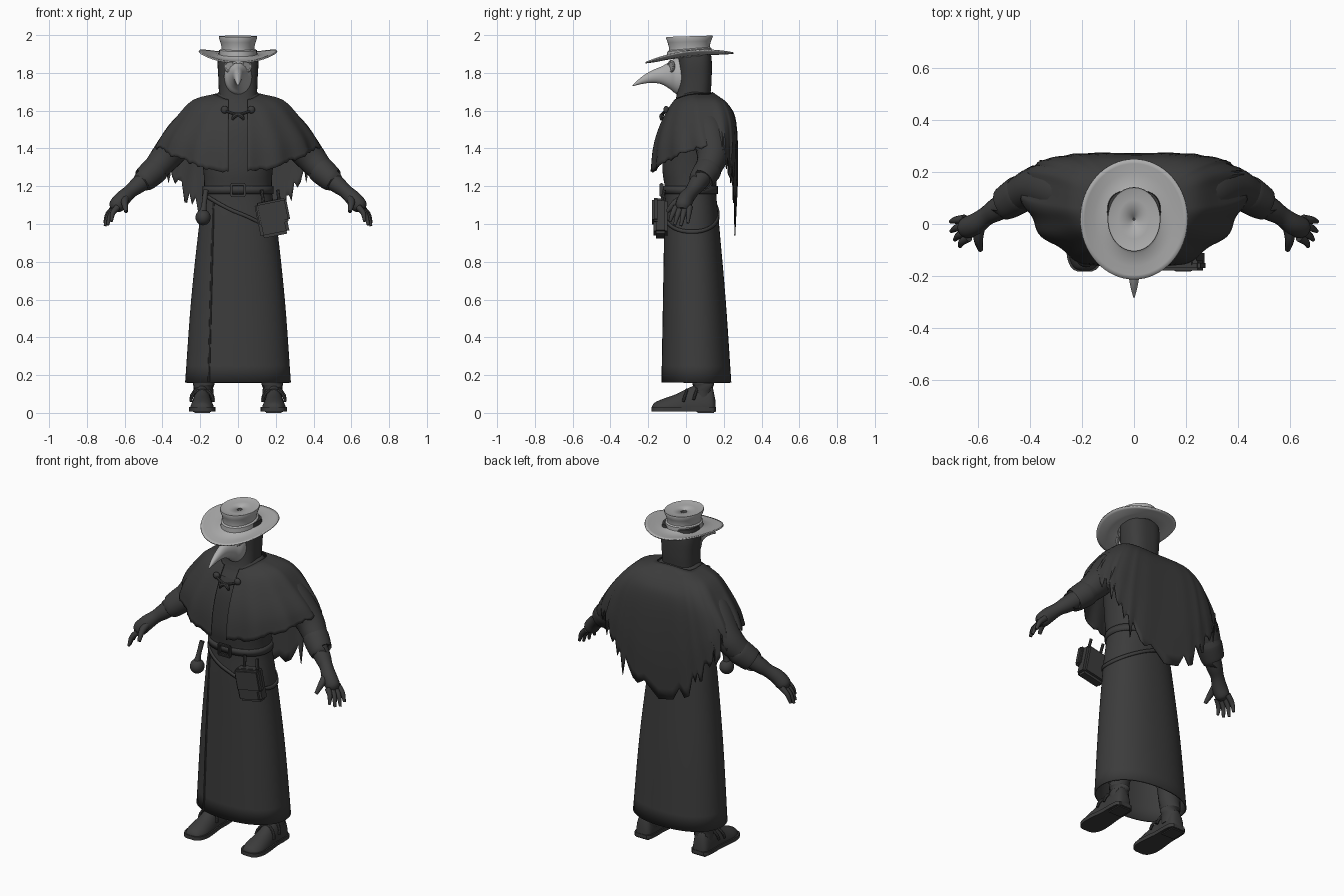
import bpy, bmesh, math, random
from math import sin, cos, pi
from mathutils import Vector, Matrix

random.seed(4)
old = bpy.data.objects.get("Cube")
if old:
    bpy.data.objects.remove(old, do_unlink=True)
made = []


def material(name, value):
    m = bpy.data.materials.new(name)
    m.use_nodes = True
    m.diffuse_color = (value, value, value, 1)
    bsdf = m.node_tree.nodes["Principled BSDF"]
    bsdf.inputs["Base Color"].default_value = (value, value, value, 1)
    bsdf.inputs["Roughness"].default_value = 0.8
    return m


CLOTH = material("charcoal cloth", 0.045)
FELT = material("pale grey felt", 0.42)
BONE = material("pale grey mask", 0.42)
GLASS = material("grey lens", 0.3)


def finish(name, bm, mat, mirror=False, thick=0):
    bmesh.ops.recalc_face_normals(bm, faces=bm.faces)
    me = bpy.data.meshes.new(name)
    bm.to_mesh(me)
    bm.free()
    me.materials.append(mat)
    ob = bpy.data.objects.new(name, me)
    bpy.context.scene.collection.objects.link(ob)
    if thick:
        mod = ob.modifiers.new("thickness", 'SOLIDIFY')
        mod.thickness = thick
    if mirror:
        ob.modifiers.new("mirror", 'MIRROR')
    made.append(ob)
    return ob


def loft(name, rings, mat, closed=True, caps=True, **kw):
    """Skin a list of equally long point rows."""
    bm = bmesh.new()
    rows = [[bm.verts.new(p) for p in r] for r in rings]
    n = len(rows[0])
    for a, b in zip(rows, rows[1:]):
        for i in range(n if closed else n - 1):
            j = (i + 1) % n
            bm.faces.new((a[i], a[j], b[j], b[i]))
    if caps and closed:
        bm.faces.new(rows[0])
        bm.faces.new(rows[-1])
    return finish(name, bm, mat, **kw)


def spline(pts, steps):
    """Catmull-Rom through tuples of any size."""
    v = [Vector(p) for p in pts]
    v = [2 * v[0] - v[1]] + v + [2 * v[-1] - v[-2]]
    out = []
    for i in range(1, len(v) - 2):
        a, b, c, d = v[i - 1:i + 3]
        for k in range(steps):
            t = k / steps
            out.append(0.5 * (2 * b + (c - a) * t + (2 * a - 5 * b + 4 * c - d) * t * t
                              + (3 * b - a - 3 * c + d) * t ** 3))
    return out + [v[-2]]


def oval(z, rx, front, back, n=48, e=1.0):
    """Horizontal ring; e below 1 makes it squarer."""
    def f(u):
        return math.copysign(abs(u) ** e, u)
    mid, ry = (front + back) / 2, (back - front) / 2
    return [Vector((rx * f(sin(2 * pi * i / n)), mid - ry * f(cos(2 * pi * i / n)), z))
            for i in range(n)]


def tube(name, pts, mat=CLOTH, sides=16, steps=4, **kw):
    """Round tube through (x, y, z, radius) points."""
    s = spline(pts, steps)
    rings = []
    for i, p in enumerate(s):
        d = (s[min(i + 1, len(s) - 1)] - s[max(i - 1, 0)]).to_3d()
        q = d.to_track_quat('Z', 'Y')
        rings.append([p.to_3d() + q @ Vector((cos(a), sin(a), 0)) * p[3]
                      for a in [2 * pi * k / sides for k in range(sides)]])
    return loft(name, rings, mat, **kw)


def ball(name, place, size, mat=CLOTH, **kw):
    bm = bmesh.new()
    m = Matrix.Translation(place) @ Matrix.Diagonal((*size, 1))
    bmesh.ops.create_uvsphere(bm, u_segments=20, v_segments=12, radius=1, matrix=m)
    return finish(name, bm, mat, **kw)


def box(name, place, size, tilt=0, bevel=0.01, **kw):
    bm = bmesh.new()
    m = Matrix.Translation(place) @ Matrix.Rotation(tilt, 4, 'Y') @ Matrix.Diagonal((*size, 1))
    bmesh.ops.create_cube(bm, size=1, matrix=m)
    bmesh.ops.bevel(bm, geom=bm.edges[:], offset=bevel, segments=2, affect='EDGES')
    return finish(name, bm, CLOTH, **kw)


# Long robe, open at the hem: height, half width, front, back
ROBE = spline([(0.16, 0.28, -0.13, 0.24), (0.6, 0.248, -0.122, 0.21), (1.0, 0.205, -0.115, 0.175),
               (1.17, 0.18, -0.11, 0.16), (1.3, 0.185, -0.125, 0.17), (1.5, 0.21, -0.11, 0.2),
               (1.62, 0.17, -0.07, 0.18), (1.7, 0.1, -0.04, 0.13)], 5)
loft("robe", [oval(*p, n=64, e=0.9) for p in ROBE], CLOTH, caps=False, thick=0.008)


def robe_at(z):
    for a, b in zip(ROBE, ROBE[1:]):
        if z <= b[0]:
            return a.lerp(b, (z - a[0]) / (b[0] - a[0]))


def band(name, z, height, slope):
    rings = [[], []]
    for k in range(64):
        for ring, h in zip(rings, (-height / 2, height / 2)):
            zz = z + slope * sin(2 * pi * k / 64) + h
            w, rx, f, b = robe_at(zz)
            ring.append(oval(zz, rx + 0.008, f - 0.008, b + 0.008, 64, 0.9)[k])
    loft(name, rings, CLOTH, caps=False, thick=0.012)


band("waist_belt", 1.18, 0.04, 0)
band("hanging_belt", 1.06, 0.02, -0.1)
for x in (-0.035, 0.035):
    box("buckle_side", (x, -0.13, 1.18), (0.014, 0.02, 0.065), bevel=0.004)
for z in (1.15, 1.21):
    box("buckle_bar", (0, -0.13, z), (0.08, 0.02, 0.012), bevel=0.004)

# Overlapping edge down the front of the skirt
edge = []
for k in range(8):
    z = 0.165 + k * 0.135
    w, rx, f, b = robe_at(z)
    x = -0.155 + 0.025 * k / 7
    edge.append((x, (f + b) / 2 - (b - f) / 2 * (1 - (-x / rx) ** 2.22) ** 0.45, z, 0.006))
tube("skirt_overlap", edge, sides=8)

# Short ragged cape, longer at the back
front = spline([(-0.06, 1.66), (-0.1, 1.6), (-0.145, 1.5), (-0.17, 1.4), (-0.18, 1.28)], 5)
side = spline([(0.12, 1.69), (0.24, 1.655), (0.33, 1.56), (0.395, 1.475), (0.43, 1.41)], 5)
back = spline([(0.14, 1.7), (0.225, 1.63), (0.268, 1.53), (0.277, 1.25), (0.265, 0.97)], 5)
N = 120
jag = [random.uniform(-0.07, 0.07) if i % 3 else random.uniform(0, 0.09) for i in range(N + 1)]
rows = []
for r, (f, s, b) in enumerate(zip(front, side, back)):
    t = r / (len(front) - 1)
    row = []
    for i in range(N + 1):
        a = 2 * pi * i / N
        sn, cs = abs(sin(a)), cos(a)
        yc = 0.05 + 0.07 * t
        fold = 1 + 0.025 * t * cos(13 * a)
        if cs > 0:
            e, w, prof, rag = 1.1, sn ** 2, f, 0.12
        else:
            e, w, prof, rag = 0.5, sn, b, 0.15 + 0.85 * min(1, -2 * cs)
        x = 0.025 * (1 + cs) + sn ** e * (s[0] - 0.025 * (1 + cs)) * fold
        y = yc + abs(cs) ** e * (prof[0] - yc) * (fold if cs > 0 else 1 - abs(fold - 1))
        z = w * s[1] + (1 - w) * prof[1] - jag[i] * rag * t ** 6
        row.append((x if a <= pi else -x, y, z))
    rows.append(row)
loft("cape", rows, CLOTH, closed=False, thick=0.006)

# Cape clasp
for x in (-0.07, 0.07):
    ball("clasp_button", (x, -0.105, 1.605), (0.02, 0.015, 0.02))
tube("clasp_cord", [(-0.07, -0.11, 1.6, 0.007), (0, -0.125, 1.58, 0.009), (0.07, -0.11, 1.6, 0.007)], sides=8)
tube("cord_ends", [(0, -0.125, 1.58, 0.01), (0.02, -0.13, 1.57, 0.012), (0.03, -0.13, 1.55, 0.006)],
     sides=8, mirror=True)

# Hood
hood = spline([(1.6, 0.14, -0.085, 0.15), (1.66, 0.105, -0.055, 0.13), (1.75, 0.103, -0.04, 0.135),
               (1.85, 0.108, -0.04, 0.137), (1.92, 0.1, -0.04, 0.13)], 4)
loft("hood", [oval(*p, e=0.75) for p in hood], CLOTH)

# Beaked mask: depth, height, half width, half height
beak = spline([(-0.02, 1.78, 0.074, 0.105), (-0.055, 1.785, 0.068, 0.095), (-0.085, 1.787, 0.05, 0.073),
               (-0.13, 1.787, 0.033, 0.047), (-0.18, 1.78, 0.024, 0.033),
               (-0.235, 1.76, 0.015, 0.019), (-0.283, 1.732, 0.003, 0.003)], 4)
loft("beak_mask", [[(p[2] * cos(a), p[0], p[1] + p[3] * sin(a))
                    for a in [2 * pi * k / 28 for k in range(28)]] for p in beak], BONE)

# Round goggles
turn = Matrix.Translation((0.045, -0.078, 1.835)) @ Matrix.Rotation(0.5, 4, 'Z')
ring = [(*(turn @ Vector((0.027 * cos(a), 0, 0.027 * sin(a)))), 0.007)
        for a in [2 * pi * k / 24 for k in range(25)]]
tube("goggle_rims", ring, BONE, sides=8, steps=1, mirror=True)
bm = bmesh.new()
bmesh.ops.create_cone(bm, cap_ends=True, segments=24, radius1=0.025, radius2=0.025, depth=0.008,
                      matrix=turn @ Matrix.Rotation(pi / 2, 4, 'X'))
finish("goggle_lenses", bm, GLASS, mirror=True)

# Hat: half width, half depth, height, tilt, side lift
hat = [(0.004, 0.005, 1.985, 0.03, 0), (0.06, 0.075, 1.986, 0.03, 0), (0.09, 0.112, 1.991, 0.03, 0),
       (0.1, 0.122, 1.994, 0.03, 0), (0.102, 0.124, 1.987, 0.03, 0), (0.094, 0.115, 1.965, 0.04, 0),
       (0.087, 0.108, 1.94, 0.06, 0), (0.087, 0.108, 1.928, 0.08, 0), (0.096, 0.117, 1.922, 0.08, 0),
       (0.098, 0.119, 1.898, 0.1, 0), (0.11, 0.132, 1.889, 0.11, 0.3), (0.155, 0.18, 1.885, 0.11, 0.6),
       (0.19, 0.215, 1.884, 0.11, 0.8), (0.205, 0.232, 1.884, 0.11, 0.85)]
loft("hat", [[(p.x, p.y, p.z + tilt * (p.y - 0.02) + lift * p.x ** 2)
              for p in oval(z, rx, 0.018 - ry, 0.018 + ry, 64)]
             for rx, ry, z, tilt, lift in hat], FELT, caps=False, thick=0.008)

# Sleeves, cuffs and gloves
tube("sleeves", [(0.16, 0.08, 1.56, 0.09), (0.27, 0.12, 1.49, 0.095), (0.37, 0.14, 1.37, 0.083),
                 (0.43, 0.12, 1.3, 0.07), (0.48, 0.09, 1.25, 0.058)], sides=24, mirror=True)
tube("cuffs", [(0.435, 0.118, 1.29, 0.066), (0.44, 0.115, 1.285, 0.073), (0.492, 0.082, 1.238, 0.066),
               (0.498, 0.079, 1.233, 0.058)], sides=24, mirror=True)
tube("gloves", [(0.47, 0.09, 1.255, 0.052), (0.53, 0.055, 1.205, 0.045), (0.57, 0.03, 1.172, 0.037),
                (0.61, 0.0, 1.135, 0.042), (0.645, -0.015, 1.095, 0.041), (0.66, -0.02, 1.075, 0.022)],
     mirror=True)
for k, length in enumerate((0.9, 1.05, 1.0, 0.8)):
    start = Vector((0.652 - 0.005 * k, 0.02 - 0.024 * k, 1.09))
    end = start + Vector((0.06 - 0.006 * k, -0.012 - 0.01 * k, -0.095)) * length
    bend = start.lerp(end, 0.5) + Vector((0.009, 0, 0.006))
    tube("finger", [(*start, 0.017), (*bend, 0.014), (*end, 0.008)], sides=10, mirror=True)
tube("thumbs", [(0.595, -0.01, 1.14, 0.022), (0.6, -0.06, 1.11, 0.018), (0.592, -0.1, 1.065, 0.01)],
     sides=10, mirror=True)

# Satchel and round flask on the belt
box("satchel", (0.18, -0.135, 1.03), (0.155, 0.075, 0.19), -0.2, 0.015)
box("satchel_flap", (0.185, -0.16, 1.062), (0.165, 0.04, 0.125), -0.2)
for x in (0.135, 0.22):
    tube("satchel_strap", [(x, -0.13, 1.11, 0.009), (x - 0.01, -0.115, 1.18, 0.009)], sides=8)
ball("flask", (-0.185, -0.125, 1.035), (0.04, 0.042, 0.042))
tube("flask_neck", [(-0.185, -0.125, 1.06, 0.022), (-0.18, -0.12, 1.1, 0.014), (-0.17, -0.1, 1.18, 0.014)])

# Legs and shoes: depth, top height, half width
tube("legs", [(0.185, 0.09, 0.06, 0.05), (0.18, 0.09, 0.2, 0.06), (0.16, 0.06, 0.55, 0.07)], mirror=True)
shoe = spline([(-0.18, 0.035, 0.02), (-0.165, 0.055, 0.045), (-0.12, 0.075, 0.062), (-0.05, 0.1, 0.06),
               (0.02, 0.135, 0.052), (0.08, 0.155, 0.052), (0.135, 0.145, 0.048), (0.155, 0.07, 0.03)], 3)
loft("shoes", [[(0.19 + p[2] * cos(a), p[0], max(0.015, 0.02 + (p[1] - 0.02) * sin(a)))
                for a in [2 * pi * k / 24 for k in range(24)]] for p in shoe], CLOTH, mirror=True)
outline = [(1, p) for p in shoe] + [(-1, p) for p in reversed(shoe)]
loft("soles", [[(0.19 + s * (p[2] + 0.007), p[0] * 1.02, z) for s, p in outline]
               for z in (0.008, 0.03)], CLOTH, mirror=True)
box("heels", (0.19, 0.105, 0.016), (0.095, 0.1, 0.032), bevel=0.006, mirror=True)
for y, z in ((-0.015, 0.06), (0.04, 0.07)):
    tube("shoe_strap", [(0.19 + 0.06 * cos(a), y + 0.02 * sin(a), z + 0.062 * sin(a), 0.008)
                        for a in [pi * k / 8 for k in range(9)]], sides=8, steps=1, mirror=True)

# Smooth shading with sharp creases kept
bpy.ops.object.select_all(action='DESELECT')
for ob in made:
    ob.select_set(True)
bpy.context.view_layer.objects.active = made[0]
bpy.ops.object.shade_smooth_by_angle(angle=math.radians(40))
